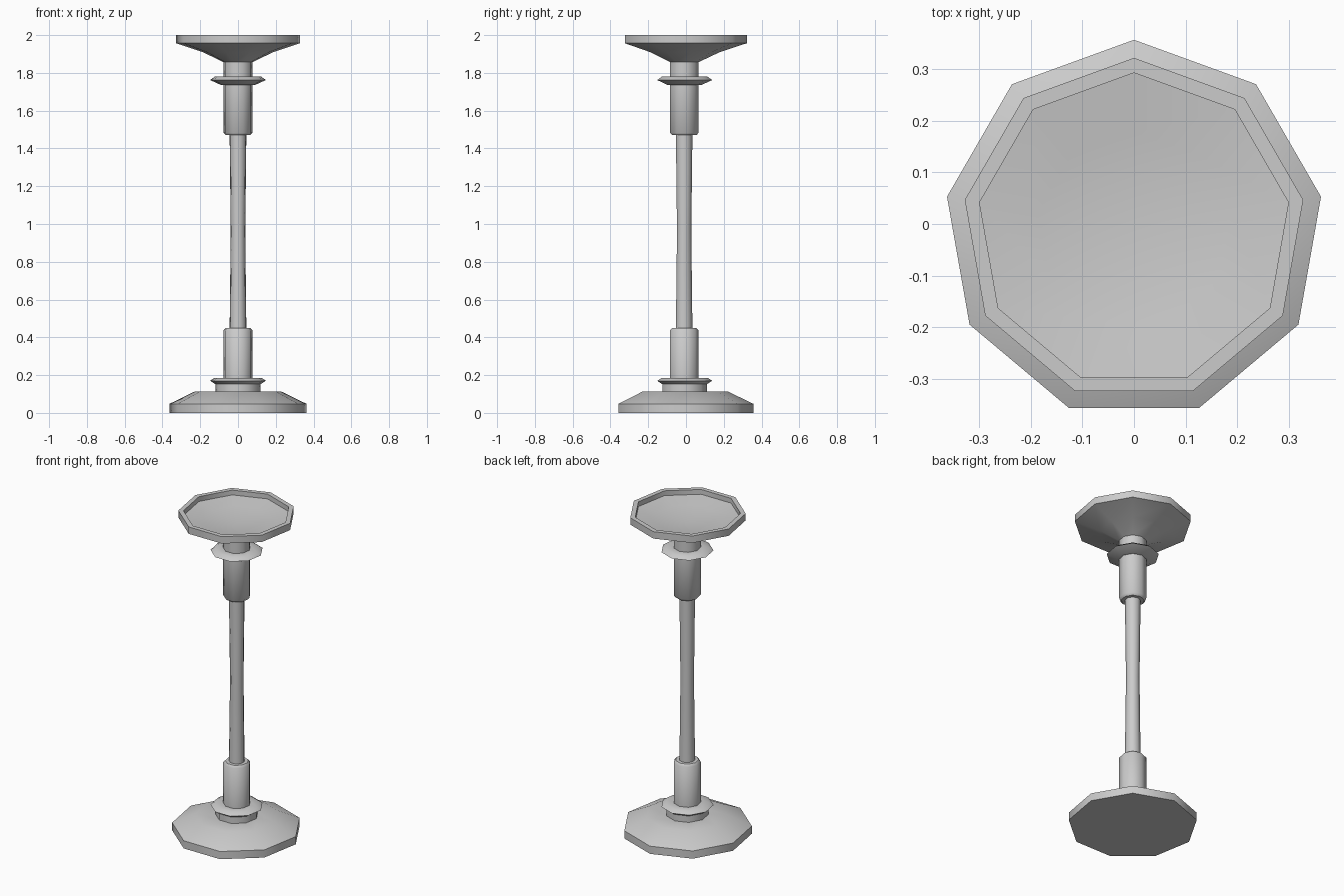
import bpy, bmesh, math

if "Cube" in bpy.data.objects:
    bpy.data.objects.remove(bpy.data.objects["Cube"])

SIDES = 9
CENTRE_Y = -0.011  # a nine-sided outline is off-centre, so shift its axis


def lathe(name, profile):
    """Revolve (radius, height) points; a zero radius closes the end."""
    bm = bmesh.new()
    rings = []
    for r, z in profile:
        if r == 0:
            rings.append([bm.verts.new((0, CENTRE_Y, z))] * SIDES)
        else:
            rings.append([bm.verts.new((-r * math.sin(2 * math.pi * i / SIDES),
                                        CENTRE_Y + r * math.cos(2 * math.pi * i / SIDES), z))
                          for i in range(SIDES)])
    for a, b in zip(rings, rings[1:]):
        for i in range(SIDES):
            j = (i + 1) % SIDES
            bm.faces.new(list(dict.fromkeys((a[i], a[j], b[j], b[i]))))
    mesh = bpy.data.meshes.new(name)
    bm.to_mesh(mesh)
    bm.free()
    ob = bpy.data.objects.new(name, mesh)
    bpy.context.collection.objects.link(ob)
    bpy.ops.object.select_all(action='DESELECT')
    ob.select_set(True)
    bpy.context.view_layer.objects.active = ob
    bpy.ops.object.shade_smooth_by_angle(angle=math.radians(42))
    return ob


# Foot: bevelled plinth with a short drum
lathe("base", [(0, 0), (0.368, 0), (0.368, 0.048), (0.235, 0.112),
               (0.122, 0.112), (0.122, 0.152)])

# Lower collar and sleeve
lathe("lower_collar", [(0.122, 0.152), (0.15, 0.17), (0.125, 0.186), (0.078, 0.186)])
lathe("lower_sleeve", [(0.078, 0.186), (0.078, 0.437), (0.066, 0.45), (0.045, 0.45)])

# Slightly waisted shaft
lathe("shaft", [(0.045, 0.45), (0.039, 0.96), (0.045, 1.47)])

# Upper sleeve, collar and neck
lathe("upper_sleeve", [(0.045, 1.47), (0.066, 1.47), (0.078, 1.483), (0.078, 1.735)])
lathe("upper_collar", [(0.078, 1.735), (0.09, 1.735), (0.15, 1.762), (0.125, 1.78), (0.078, 1.78)])
lathe("neck", [(0.078, 1.78), (0.078, 1.857)])

# Flared dish with a raised rim and hollow floor
lathe("dish", [(0.078, 1.857), (0.19, 1.91), (0.333, 1.957), (0.333, 2.0),
               (0.304, 2.0), (0.304, 1.97), (0.19, 1.955), (0, 1.93)])
